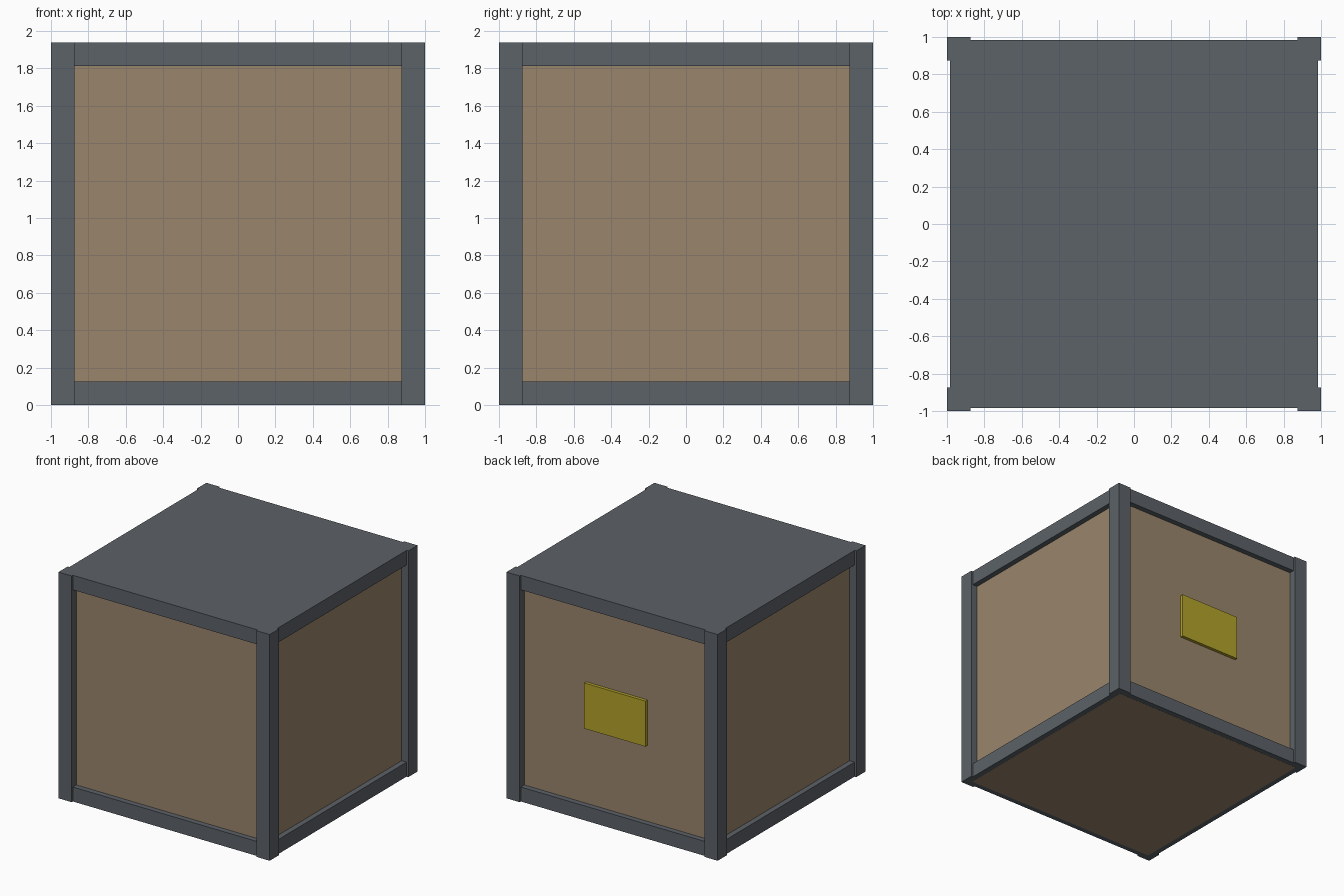
import bpy

if "Cube" in bpy.data.objects:
    bpy.data.objects.remove(bpy.data.objects["Cube"], do_unlink=True)


def material(name, rgb):
    mat = bpy.data.materials.new(name)
    mat.use_nodes = True
    mat.diffuse_color = (*rgb, 1)
    mat.node_tree.nodes["Principled BSDF"].inputs["Base Color"].default_value = (*rgb, 1)
    return mat


def box(name, low, high, mat):
    """Axis-aligned box between two opposite corners."""
    bpy.ops.mesh.primitive_cube_add(size=1, location=[(a + b) / 2 for a, b in zip(low, high)])
    obj = bpy.context.object
    obj.name = name
    obj.scale = [b - a for a, b in zip(low, high)]
    bpy.ops.object.transform_apply(location=False, rotation=False, scale=True)
    obj.data.materials.append(mat)
    return obj


steel = material("slate grey", (0.107, 0.122, 0.138))
board = material("tan board", (0.323, 0.238, 0.150))
yellow = material("label yellow", (0.456, 0.366, 0.023))

HEIGHT = 1.9375
BAR = 0.125       # width of posts and rails
RAIL = 0.984      # outer face of the rails
PANEL = 0.9375    # outer face of the boards
INNER = 1 - BAR
LIFT = 0.001      # keeps the base board in front of the frame underside

# Boarded body
box("body_panels", (-PANEL, -PANEL, 0), (PANEL, PANEL, HEIGHT - BAR / 2), board)

# Flat lid, which also forms the upper rails
box("lid", (-RAIL, -RAIL, HEIGHT - BAR), (RAIL, RAIL, HEIGHT), steel)

for sx, side in ((-1, "right"), (1, "left")):
    # Corner posts
    for sy, end in ((-1, "front"), (1, "back")):
        xs = sorted((sx * INNER, sx))
        ys = sorted((sy * INNER, sy))
        box(f"{end}_{side}_post", (xs[0], ys[0], LIFT), (xs[1], ys[1], HEIGHT), steel)
    # Lower side rails
    xs = sorted((sx * INNER, sx * RAIL))
    box(f"{side}_lower_rail", (xs[0], -INNER, LIFT), (xs[1], INNER, BAR), steel)

# Lower front and back rails
for sy, end in ((-1, "front"), (1, "back")):
    ys = sorted((sy * INNER, sy * RAIL))
    box(f"{end}_lower_rail", (-INNER, ys[0], LIFT), (INNER, ys[1], BAR), steel)

# Label plate on the back board
box("back_label", (-0.29, PANEL - 0.01, 0.775), (0.29, PANEL + 0.027, 1.165), yellow)
